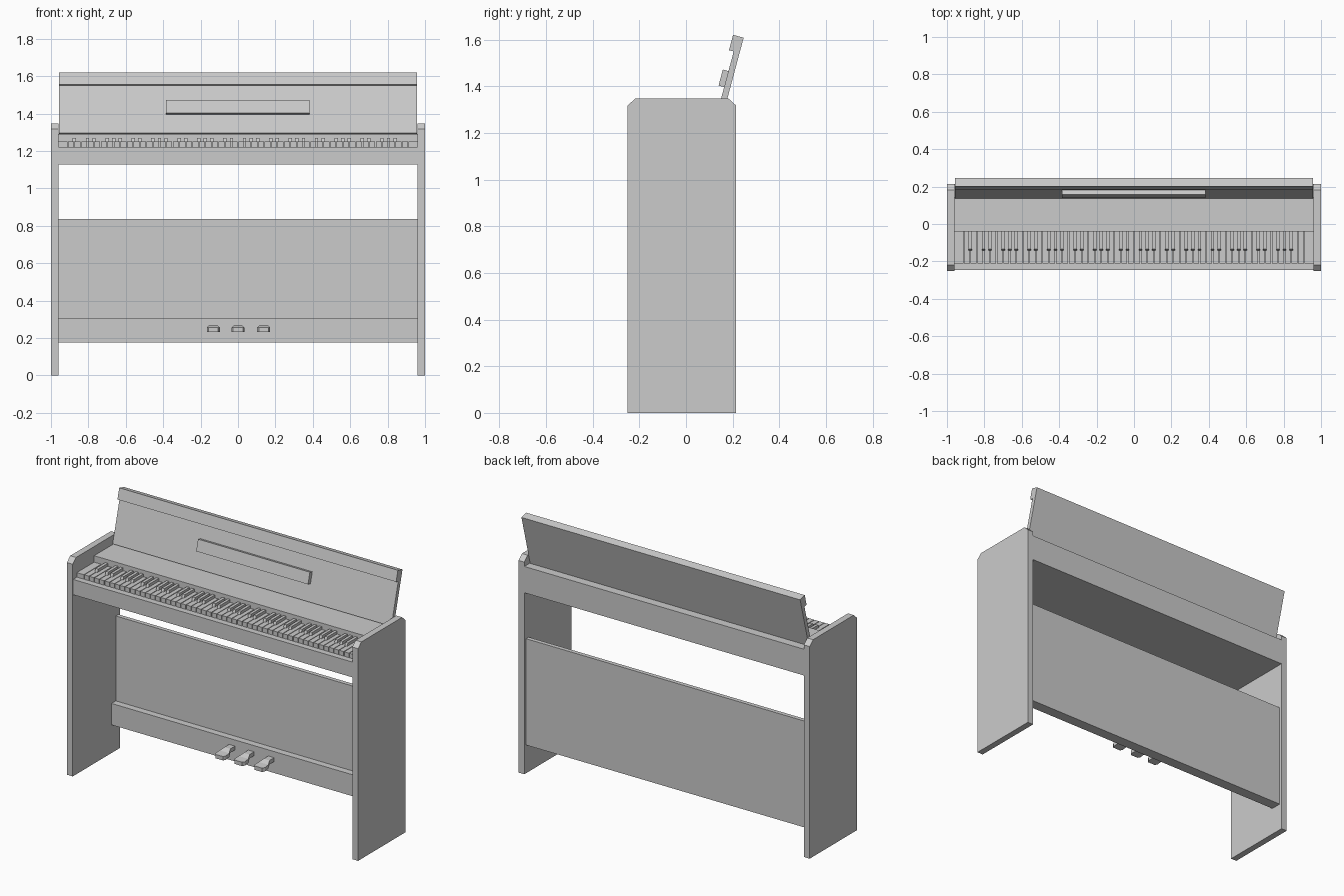
import bpy, bmesh, math
from mathutils import Vector

if "Cube" in bpy.data.objects:
    bpy.data.objects.remove(bpy.data.objects["Cube"])


def finish(name, bm):
    bmesh.ops.recalc_face_normals(bm, faces=bm.faces)
    me = bpy.data.meshes.new(name)
    bm.to_mesh(me)
    bm.free()
    ob = bpy.data.objects.new(name, me)
    bpy.context.collection.objects.link(ob)
    return ob


def add_extrusion(bm, pts, x0, x1):
    """Extrude a closed (y, z) profile from x0 to x1."""
    a = [bm.verts.new((x0, y, z)) for y, z in pts]
    b = [bm.verts.new((x1, y, z)) for y, z in pts]
    n = len(pts)
    bm.faces.new(a)
    bm.faces.new(b[::-1])
    for i in range(n):
        j = (i + 1) % n
        bm.faces.new((a[i], b[i], b[j], a[j]))


def extrusion(name, pts, x0, x1):
    bm = bmesh.new()
    add_extrusion(bm, pts, x0, x1)
    return finish(name, bm)


def rect(y0, y1, z0, z1):
    return [(y0, z0), (y1, z0), (y1, z1), (y0, z1)]


IN = 0.96          # inner face of the side panels
BACK = 0.215

# Side panels with clipped top corners
side = [(-0.25, 0), (BACK, 0), (BACK, 1.317), (0.182, 1.347), (-0.218, 1.347), (-0.25, 1.317)]
extrusion("left_side_panel", side, -1, -IN)
extrusion("right_side_panel", side, IN, 1)

# Keyboard case: low front rail and key bed, raised rear deck
extrusion("keyboard_case", [(-0.247, 1.127), (-0.247, 1.222), (-0.04, 1.222), (-0.04, 1.29),
                            (BACK, 1.29), (BACK, 1.127)], -IN, IN)

# Lower back board and pedal rail
extrusion("lower_back_board", rect(0.172, 0.198, 0.175, 0.835), -IN, IN)
extrusion("pedal_rail", rect(0.13, 0.172, 0.175, 0.308), -IN, IN)

# Tilted open lid with top lip and music ledge
tilt = math.radians(15)
along = Vector((math.sin(tilt), math.cos(tilt)))
front = Vector((-math.cos(tilt), math.sin(tilt)))


def lid_profile(pts):
    return [tuple(Vector((0.162, 1.29)) + along * u + front * n) for u, n in pts]


extrusion("lid", lid_profile([(0, 0), (0.329, 0), (0.329, 0.047), (0.261, 0.047),
                              (0.261, 0.026), (0, 0.026)]), -0.957, 0.957)
extrusion("music_ledge", lid_profile([(0.103, 0.024), (0.174, 0.024), (0.174, 0.051),
                                      (0.103, 0.051)]), -0.385, 0.383)

# Keys: 52 white, with black keys following the octave pattern
KEY0, KEY1, COUNT = -0.91, 0.91, 52
pitch = (KEY1 - KEY0) / COUNT
white, black = bmesh.new(), bmesh.new()
for i in range(COUNT):
    x = KEY0 + i * pitch
    add_extrusion(white, rect(-0.21, -0.04, 1.22, 1.25), x + 0.002, x + pitch - 0.002)
    if i < COUNT - 1 and i % 7 in (0, 2, 3, 5, 6):      # A C D F G
        c = x + pitch
        add_extrusion(black, [(-0.142, 1.248), (-0.04, 1.248), (-0.04, 1.268), (-0.134, 1.268)],
                      c - 0.009, c + 0.009)
finish("white_keys", white)
finish("black_keys", black)

# Cheek blocks beside the keys
extrusion("left_cheek_block", rect(-0.21, -0.04, 1.22, 1.25), -IN, KEY0 - 0.002)
extrusion("right_cheek_block", rect(-0.21, -0.04, 1.22, 1.25), KEY1 + 0.002, IN)


# Pedals: narrow stem dropping into a wide, rounded-off foot plate
def pedal(name, x):
    bm = bmesh.new()
    sections = [(0.135, 0.02, 0.258), (0.085, 0.02, 0.258), (0.055, 0.033, 0.246),
                (0.018, 0.035, 0.243), (0.003, 0.026, 0.243)]     # y, half width, centre z
    rings = [[bm.verts.new((x + sx * w, y, z + sz * 0.012))
              for sx, sz in ((-1, -1), (1, -1), (1, 1), (-1, 1))] for y, w, z in sections]
    for a, b in zip(rings, rings[1:]):
        for i in range(4):
            j = (i + 1) % 4
            bm.faces.new((a[i], a[j], b[j], b[i]))
    bm.faces.new(rings[0])
    bm.faces.new(rings[-1])
    finish(name, bm)


for label, x in (("left", -0.132), ("middle", 0.0), ("right", 0.137)):
    pedal(label + "_pedal", x)
